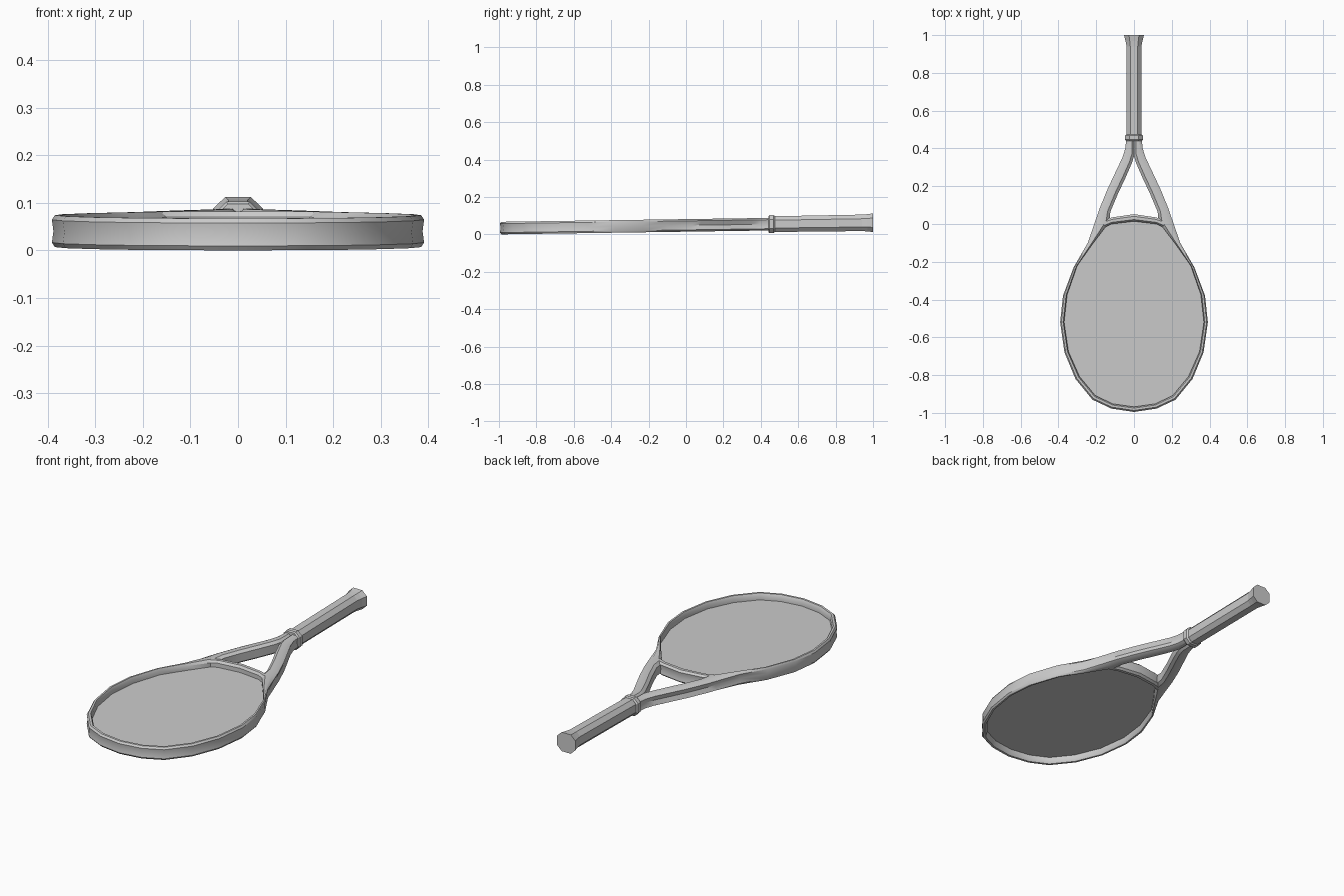
import bpy, bmesh, math

cube = bpy.data.objects.get("Cube")
if cube:
    bpy.data.objects.remove(cube, do_unlink=True)

grey = bpy.data.materials.new("light grey")
grey.use_nodes = True
grey.diffuse_color = (0.6, 0.6, 0.6, 1)
grey.node_tree.nodes["Principled BSDF"].inputs["Base Color"].default_value = (0.6, 0.6, 0.6, 1)


def lift(y, h=0.0):
    """Height h above the gently rising centre line at y."""
    return 0.048 + 0.0145 * y + h


def make(name, rings, caps=True, mirror=False, smooth=None):
    """Loft closed rings of points into one object."""
    bm = bmesh.new()
    loops = [[bm.verts.new(p) for p in ring] for ring in rings]
    for a, b in zip(loops, loops[1:]):
        n = len(a)
        for i in range(n):
            j = (i + 1) % n
            bm.faces.new((a[i], a[j], b[j], b[i]))
    if caps:
        bm.faces.new(loops[0])
        if len(loops) > 1:
            bm.faces.new(loops[-1])
    bmesh.ops.recalc_face_normals(bm, faces=bm.faces)
    mesh = bpy.data.meshes.new(name)
    bm.to_mesh(mesh)
    bm.free()
    mesh.materials.append(grey)
    obj = bpy.data.objects.new(name, mesh)
    bpy.context.collection.objects.link(obj)
    if mirror:
        mod = obj.modifiers.new("Mirror", "MIRROR")
        mod.use_clip = True
        mod.merge_threshold = 0.0005
    if smooth:
        bpy.ops.object.select_all(action="DESELECT")
        obj.select_set(True)
        bpy.context.view_layer.objects.active = obj
        bpy.ops.object.shade_smooth_by_angle(angle=math.radians(smooth))
    return obj


# Frame section: position from outer (0) to inner (1) edge, and height
SECTION = [(0, 0.024), (0.3, 0.0335), (0.75, 0.0335), (1, 0.022),
           (1, -0.022), (0.75, -0.0335), (0.3, -0.0335), (0, -0.024), (0.15, 0)]


def section(outer, inner):
    ring = []
    for t, h in SECTION:
        x = outer[0] + (inner[0] - outer[0]) * t
        y = outer[1] + (inner[1] - outer[1]) * t
        ring.append((x, y, lift(y, h)))
    return ring


# Hoop: outer and inner edge of the half on +x
HOOP = [((0, -0.995), (0, -0.968)), ((0.12, -0.977), (0.112, -0.952)),
        ((0.22, -0.93), (0.205, -0.908)), ((0.31, -0.82), (0.288, -0.808)),
        ((0.368, -0.68), (0.347, -0.675)), ((0.391, -0.52), (0.37, -0.52)),
        ((0.376, -0.38), (0.354, -0.375)), ((0.32, -0.23), (0.3, -0.22)),
        ((0.245, -0.1), (0.222, -0.11))]

# Throat arms, running on from the hoop into the handle
ARM = [((0.2, 0.03), (0.13, 0.012)), ((0.183, 0.08), (0.125, 0.065)),
       ((0.14, 0.185), (0.085, 0.16)), ((0.1, 0.27), (0.045, 0.245)),
       ((0.062, 0.35), (0.01, 0.325)), ((0.046, 0.4), (0, 0.36)),
       ((0.04, 0.46), (0, 0.46))]

make("frame", [section(*s) for s in HOOP + ARM], caps=False, mirror=True, smooth=35)

# Bridge closing the hoop between the arms
BRIDGE = [((0, 0.052), (0, 0.014)), ((0.115, 0.035), (0.12, 0.0)),
          ((0.155, 0.025), (0.16, -0.02))]
make("bridge", [section(*s) for s in BRIDGE], caps=False, mirror=True, smooth=35)

# String bed: one flat sheet inside the hoop
half = [((o[0] + i[0]) / 2, (o[1] + i[1]) / 2) for o, i in HOOP]
half += [(0.14, 0.01), (0, 0.03)]
outline = half + [(-x, y) for x, y in reversed(half[1:-1])]
make("string_bed", [[(x, y, lift(y)) for x, y in outline]])


# Handle: eight-sided grip with a flared butt
def octagon(y, w, h):
    k = 0.5
    corners = [(w * k, h), (w, h * k), (w, -h * k), (w * k, -h)]
    corners += [(-x, z) for x, z in reversed(corners)]
    return [(x, y, lift(y, z)) for x, z in corners]


make("handle", [octagon(0.46, 0.039, 0.042), octagon(0.94, 0.039, 0.044),
                octagon(0.97, 0.045, 0.046), octagon(1.0, 0.053, 0.05)])

# Collar where the grip meets the arms
make("collar", [octagon(0.44, 0.043, 0.043), octagon(0.447, 0.048, 0.048),
                octagon(0.468, 0.048, 0.048), octagon(0.475, 0.041, 0.043)])
